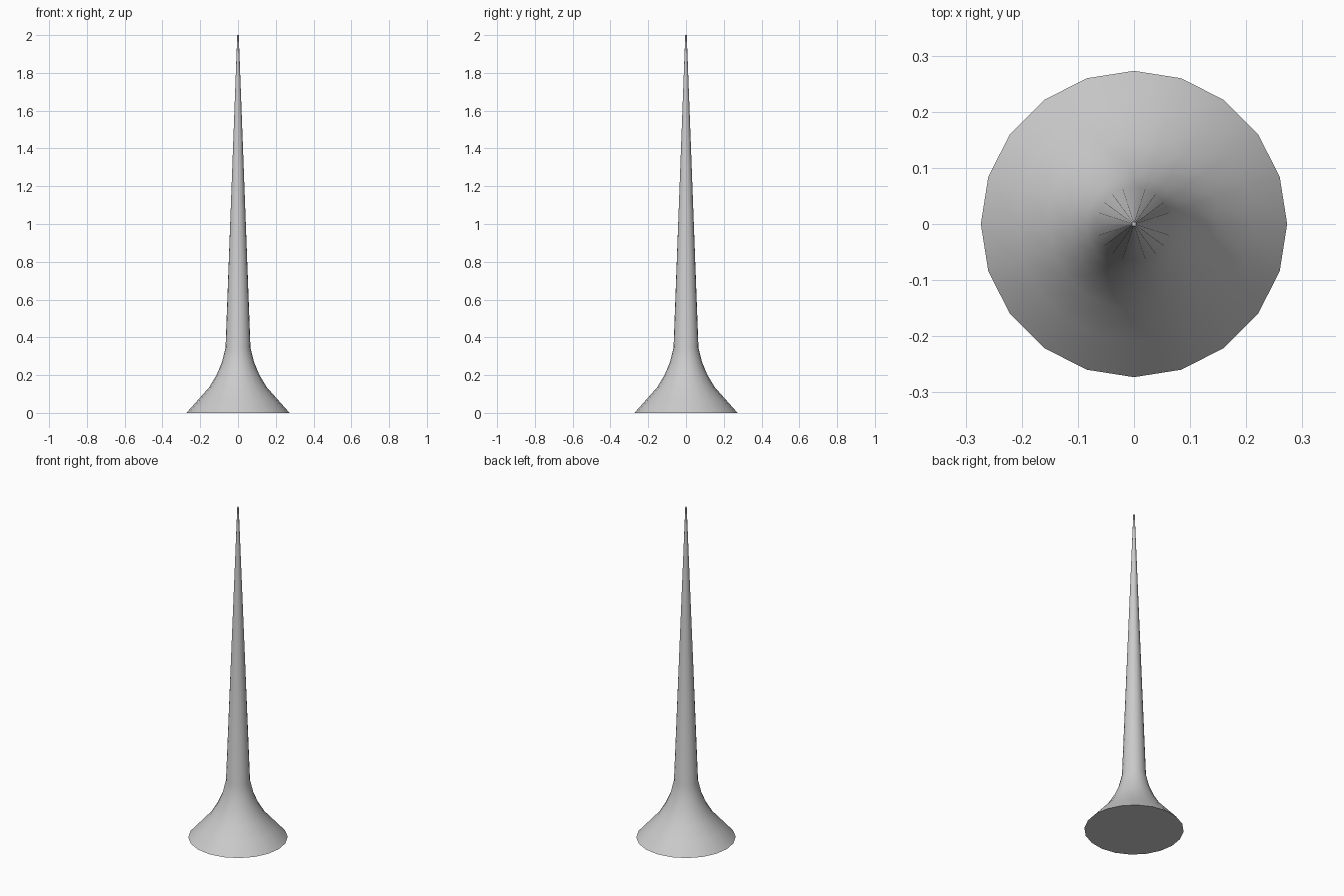
import bpy, bmesh, math

if "Cube" in bpy.data.objects:
    bpy.data.objects.remove(bpy.data.objects["Cube"])

SIDES = 20
# (radius, height) from the flared foot to the needle tip
PROFILE = [(0.273, 0.0), (0.209, 0.072), (0.152, 0.136), (0.114, 0.2),
           (0.085, 0.268), (0.066, 0.345), (0.004, 2.0)]


def lathe(name, profile, sides):
    bm = bmesh.new()
    rings = []
    for r, z in profile:
        rings.append([bm.verts.new((r * math.cos(2 * math.pi * i / sides),
                                    r * math.sin(2 * math.pi * i / sides), z))
                      for i in range(sides)])
    for a, b in zip(rings, rings[1:]):
        for i in range(sides):
            j = (i + 1) % sides
            bm.faces.new((a[i], a[j], b[j], b[i]))
    # Flat underside and tiny tip cap
    bm.faces.new(rings[0][::-1])
    bm.faces.new(rings[-1])
    mesh = bpy.data.meshes.new(name)
    bm.to_mesh(mesh)
    bm.free()
    obj = bpy.data.objects.new(name, mesh)
    bpy.context.collection.objects.link(obj)
    return obj


# Flared spike
spike = lathe("flared_spike", PROFILE, SIDES)
bpy.context.view_layer.objects.active = spike
spike.select_set(True)
bpy.ops.object.shade_smooth_by_angle(angle=math.radians(40))
